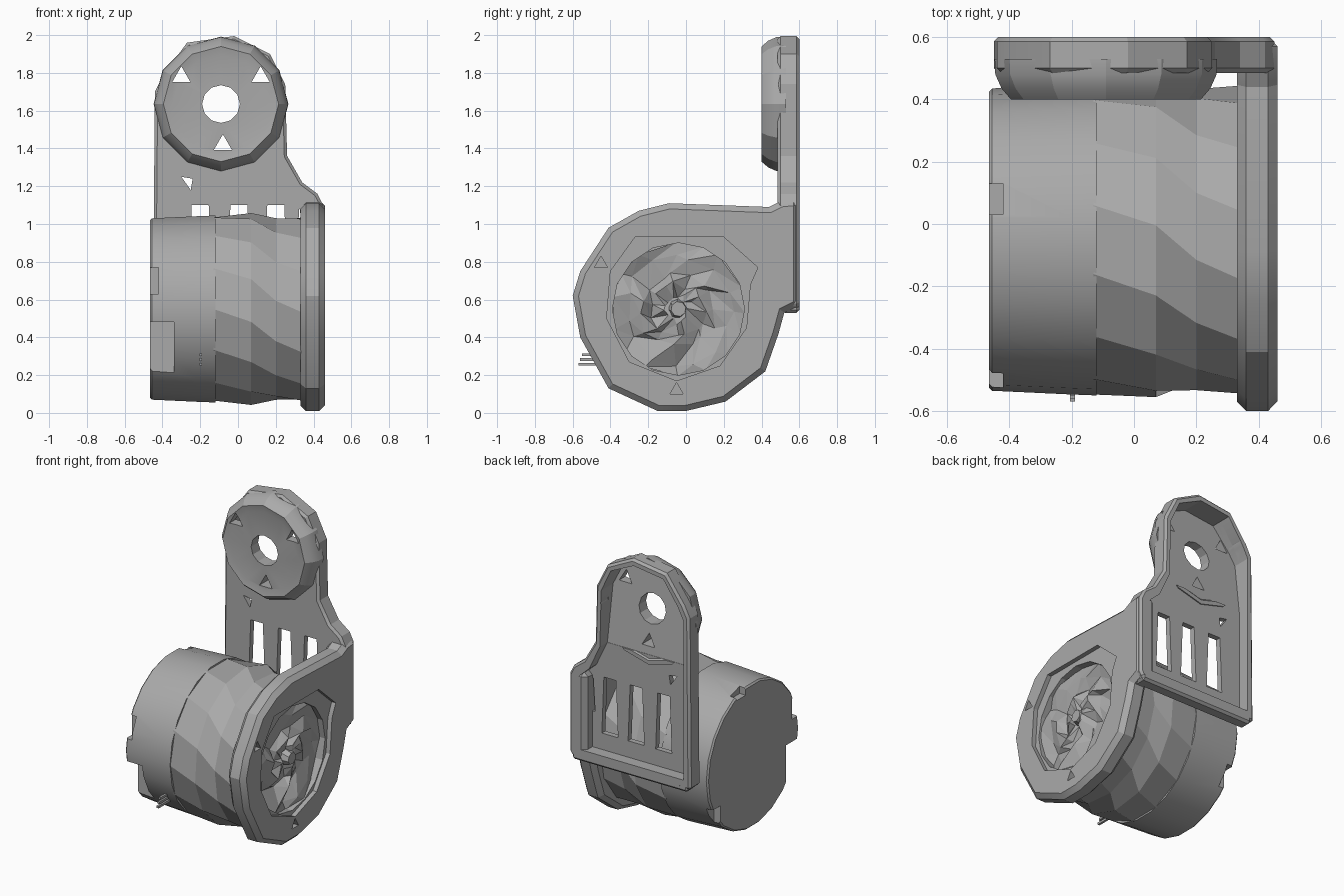
import bpy, bmesh, random
from math import sin, cos, pi, radians
from mathutils import Vector

random.seed(4)
if "Cube" in bpy.data.objects:
    bpy.data.objects.remove(bpy.data.objects["Cube"])

grey = bpy.data.materials.new("grey plastic")
grey.use_nodes = True
grey.diffuse_color = (0.4, 0.4, 0.4, 1)
grey.node_tree.nodes["Principled BSDF"].inputs["Base Color"].default_value = (0.4, 0.4, 0.4, 1)


def place(axis, a, u, v):
    """Point at a along the axis; u, v in the plane across it."""
    return Vector((a, u, v)) if axis == "x" else Vector((u, a, v))


def finish(name, bm):
    bmesh.ops.recalc_face_normals(bm, faces=bm.faces)
    mesh = bpy.data.meshes.new(name)
    bm.to_mesh(mesh)
    bm.free()
    obj = bpy.data.objects.new(name, mesh)
    bpy.context.collection.objects.link(obj)
    mesh.materials.append(grey)
    return obj


def prism(name, axis, points, a, b):
    bm = bmesh.new()
    face = bm.faces.new([bm.verts.new(place(axis, a, u, v)) for u, v in points])
    new = bmesh.ops.extrude_face_region(bm, geom=[face])["geom"]
    shift = place(axis, b - a, 0, 0)
    bmesh.ops.translate(bm, vec=shift, verts=[g for g in new if isinstance(g, bmesh.types.BMVert)])
    return finish(name, bm)


def lathe(name, axis, centre, rings, sides, closed=False):
    """Rings are (position, radius, twist in steps)."""
    bm = bmesh.new()
    loops = []
    for a, r, twist in rings:
        angles = [2 * pi * (i + twist) / sides for i in range(sides)]
        loops.append([bm.verts.new(place(axis, a, centre[0] + r * cos(t), centre[1] + r * sin(t)))
                      for t in angles])
    pairs = list(zip(loops, loops[1:]))
    if closed:
        pairs.append((loops[-1], loops[0]))
    else:
        bm.faces.new(loops[0])
        bm.faces.new(loops[-1])
    for p, q in pairs:
        for i in range(sides):
            j = (i + 1) % sides
            bm.faces.new((p[i], p[j], q[j], q[i]))
    return finish(name, bm)


def circle(u, v, r, n, turn=0.0):
    return [(u + r * cos(2 * pi * i / n + turn), v + r * sin(2 * pi * i / n + turn)) for i in range(n)]


def box(u0, u1, v0, v1):
    return [(u0, v0), (u1, v0), (u1, v1), (u0, v1)]


def apply(obj, mod):
    bpy.context.view_layer.objects.active = obj
    bpy.ops.object.modifier_apply(modifier=mod.name)


def cut(obj, cutter):
    mod = obj.modifiers.new("cut", "BOOLEAN")
    mod.operation, mod.solver, mod.object = "DIFFERENCE", "EXACT", cutter
    apply(obj, mod)
    bpy.data.objects.remove(cutter)


def bevel(obj, width):
    mod = obj.modifiers.new("bevel", "BEVEL")
    mod.width, mod.segments, mod.angle_limit = width, 1, radians(50)
    apply(obj, mod)


def smooth(obj, degrees):
    bpy.ops.object.select_all(action="DESELECT")
    obj.select_set(True)
    bpy.context.view_layer.objects.active = obj
    bpy.ops.object.shade_smooth_by_angle(angle=radians(degrees))


# Motor drum: smooth cap on the right, faceted housing on the left
cap = lathe("motor_cap", "x", (-0.05, 0.55),
            [(-0.465, 0.475, 0), (-0.455, 0.485, 0), (-0.2, 0.497, 0), (-0.12, 0.5, 0)], 22)
for outline, deep in ((box(-0.6, -0.4, 0.17, 0.48), -0.34), (box(-0.6, -0.46, 0.63, 0.77), -0.42),
                      (box(0.03, 0.13, 0.98, 1.1), -0.42), (box(0.3, 0.42, 0.2, 0.34), -0.42)):
    cut(cap, prism("notch", "x", outline, -0.5, deep))
smooth(cap, 30)
housing = lathe("motor_housing", "x", (-0.05, 0.55),
                [(-0.13, 0.497, 0), (0.07, 0.51, 0.3), (0.2, 0.485, 0.8), (0.35, 0.495, 1.1)], 14)
smooth(housing, 12)

# Small wire stub under the drum
for i in range(3):
    z = 0.25 + 0.025 * i
    prism("wire_stub", "y", box(-0.205, -0.19, z, z + 0.015), -0.57 + 0.01 * i, -0.4)

# Side plate that carries the drum and joins the rear bracket
side = [(-0.6, 0.62), (-0.56, 0.4), (-0.41, 0.13), (-0.15, 0.01), (0.0, 0.01), (0.21, 0.06),
        (0.42, 0.22), (0.49, 0.42), (0.52, 0.53), (0.6, 0.57), (0.6, 1.13), (0.5, 1.12),
        (0.44, 1.09), (-0.09, 1.11), (-0.25, 1.07), (-0.41, 0.98), (-0.56, 0.75)]
side_plate = prism("side_plate", "x", side, 0.33, 0.46)
bevel(side_plate, 0.03)
dish = [(-0.27, 0.93), (-0.4, 0.75), (-0.42, 0.5), (-0.3, 0.27), (-0.05, 0.17), (0.18, 0.25),
        (0.32, 0.45), (0.34, 0.68), (0.38, 0.77), (0.2, 0.93)]
cut(side_plate, prism("dish", "x", dish, 0.43, 0.5))
cut(side_plate, prism("well", "x", circle(-0.04, 0.55, 0.35, 16), 0.36, 0.5))
for y, z in ((-0.45, 0.79), (-0.05, 0.12)):
    cut(side_plate, prism("screw_hole", "x", circle(y, z, 0.04, 3, pi / 2), 0.41, 0.5))
smooth(side_plate, 20)

# Craggy rotor face sunk in the side plate
bm = bmesh.new()
sides, rows = 15, []
for r in (0.355, 0.28, 0.2, 0.13, 0.06):
    row = []
    for i in range(sides):
        t = 2 * pi * (i + random.uniform(-0.3, 0.3)) / sides
        rr = r + random.uniform(-0.025, 0.025) * (r < 0.35)
        row.append(bm.verts.new((random.uniform(0.365, 0.43), -0.04 + rr * cos(t), 0.55 + rr * sin(t))))
    rows.append(row)
for p, q in zip(rows, rows[1:]):
    for i in range(sides):
        j = (i + 1) % sides
        bm.faces.new((p[i], p[j], q[j]))
        bm.faces.new((p[i], q[j], q[i]))
bm.faces.new(rows[-1])
finish("rotor_face", bm)
lathe("rotor_hub", "x", (-0.04, 0.55), [(0.36, 0.06, 0), (0.43, 0.04, 0.3)], 8)

# Rear bracket: framed plate with an arched top, hollow behind
rear = [(-0.45, 0.55), (0.43, 0.55), (0.45, 0.58), (0.45, 1.1), (0.42, 1.16), (0.34, 1.22), (0.26, 1.36),
        (0.25, 1.74), (0.17, 1.9), (-0.02, 1.995), (-0.27, 1.96), (-0.4, 1.78), (-0.44, 1.7)]
arch = [(0.22, 1.34), (0.21, 1.72), (0.14, 1.87), (-0.03, 1.95), (-0.25, 1.92), (-0.36, 1.76), (-0.4, 1.68)]
hollow = [(-0.4, 0.61), (0.4, 0.61), (0.4, 1.08), (0.3, 1.17)] + arch
bracket = prism("rear_bracket", "y", rear, 0.485, 0.6)
bevel(bracket, 0.015)
cut(bracket, prism("hollow", "y", hollow, 0.522, 0.7))
cut(bracket, prism("opening", "y", circle(-0.085, 1.635, 0.3, 12), 0.3, 0.7))
for x in (-0.2, 0.005, 0.2):
    slot = [(x - 0.06, 0.72), (x + 0.06, 0.72), (x + 0.045, 1.1), (x - 0.045, 1.1)]
    cut(bracket, prism("slot", "y", slot, 0.3, 0.7))
for points in ([(0.31, 0.85), (0.36, 0.85), (0.325, 1.09)],
               [(-0.3, 1.25), (-0.25, 1.18), (-0.24, 1.24)]):
    cut(bracket, prism("gap", "y", points, 0.3, 0.7))

# Lip along the foot of the bracket
lip = prism("bracket_lip", "y", box(-0.43, 0.43, 0.53, 0.6), 0.51, 0.6)
bevel(lip, 0.015)

# Round mount on the front of the bracket, with a bore and three screw holes
mount = lathe("round_mount", "y", (-0.09, 1.635),
              [(0.41, 0.1, 0), (0.41, 0.26, 0), (0.4, 0.305, 0), (0.435, 0.335, 0), (0.48, 0.355, 0),
               (0.53, 0.357, 0), (0.53, 0.33, 0), (0.522, 0.32, 0), (0.522, 0.1, 0)], 12, True)
for x, z in ((-0.3, 1.78), (0.12, 1.78), (-0.08, 1.42)):
    cut(mount, prism("screw_hole", "y", circle(x, z, 0.055, 3, pi / 2), 0.3, 0.7))

# Sloping floor behind the mount, deeper towards the top of the arch
for part in (bracket, mount):
    wedge = prism("wedge", "y", [(-0.4, 1.34)] + arch, 0.52, 0.7)
    for v in wedge.data.vertices:
        if v.co.y < 0.6:
            v.co.y -= 0.12 * (v.co.z - 1.34)
    cut(part, wedge)
    smooth(part, 22)
